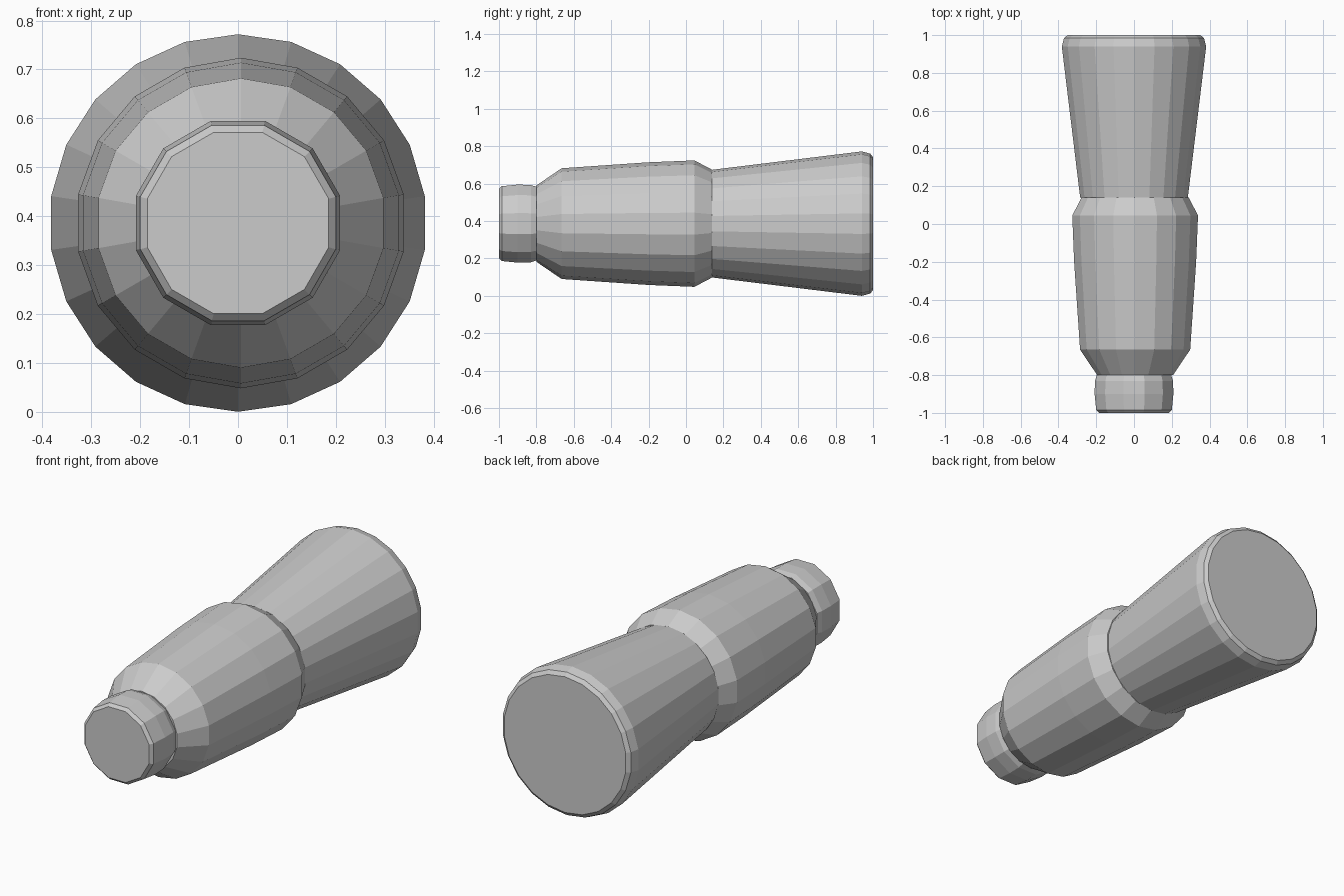
import bpy, bmesh
from math import cos, sin, pi

if "Cube" in bpy.data.objects:
    bpy.data.objects.remove(bpy.data.objects["Cube"])

AXIS_Z = 0.386  # height of the long axis


def turned(name, profile, sides, cx=0.0, phase=0.0):
    """Closed faceted part turned around the y axis; profile is (y, radius)."""
    bm = bmesh.new()
    rings = []
    for y, r in profile:
        rings.append([bm.verts.new((cx + r * cos(2 * pi * (i + phase) / sides), y,
                                    AXIS_Z + r * sin(2 * pi * (i + phase) / sides)))
                      for i in range(sides)])
    for a, b in zip(rings, rings[1:]):
        for i in range(sides):
            j = (i + 1) % sides
            bm.faces.new((a[i], a[j], b[j], b[i]))
    bm.faces.new(rings[0])
    bm.faces.new(rings[-1])
    bmesh.ops.recalc_face_normals(bm, faces=bm.faces)
    mesh = bpy.data.meshes.new(name)
    bm.to_mesh(mesh)
    bm.free()
    obj = bpy.data.objects.new(name, mesh)
    bpy.context.collection.objects.link(obj)
    return obj


# Small end cap
turned("end_cap", [(-1.0, 0.192), (-0.985, 0.207), (-0.90, 0.216),
                   (-0.83, 0.214), (-0.80, 0.204)], 12, phase=0.5)

# Bulged middle barrel with bevelled shoulders
turned("barrel", [(-0.80, 0.204), (-0.665, 0.296), (-0.20, 0.328),
                  (0.045, 0.338), (0.14, 0.288)], 18, cx=0.006, phase=0.5)

# Flared tail with a bevelled rim
turned("flared_tail", [(0.14, 0.288), (0.94, 0.386), (0.985, 0.374),
                       (1.0, 0.355)], 22, phase=0.5)
